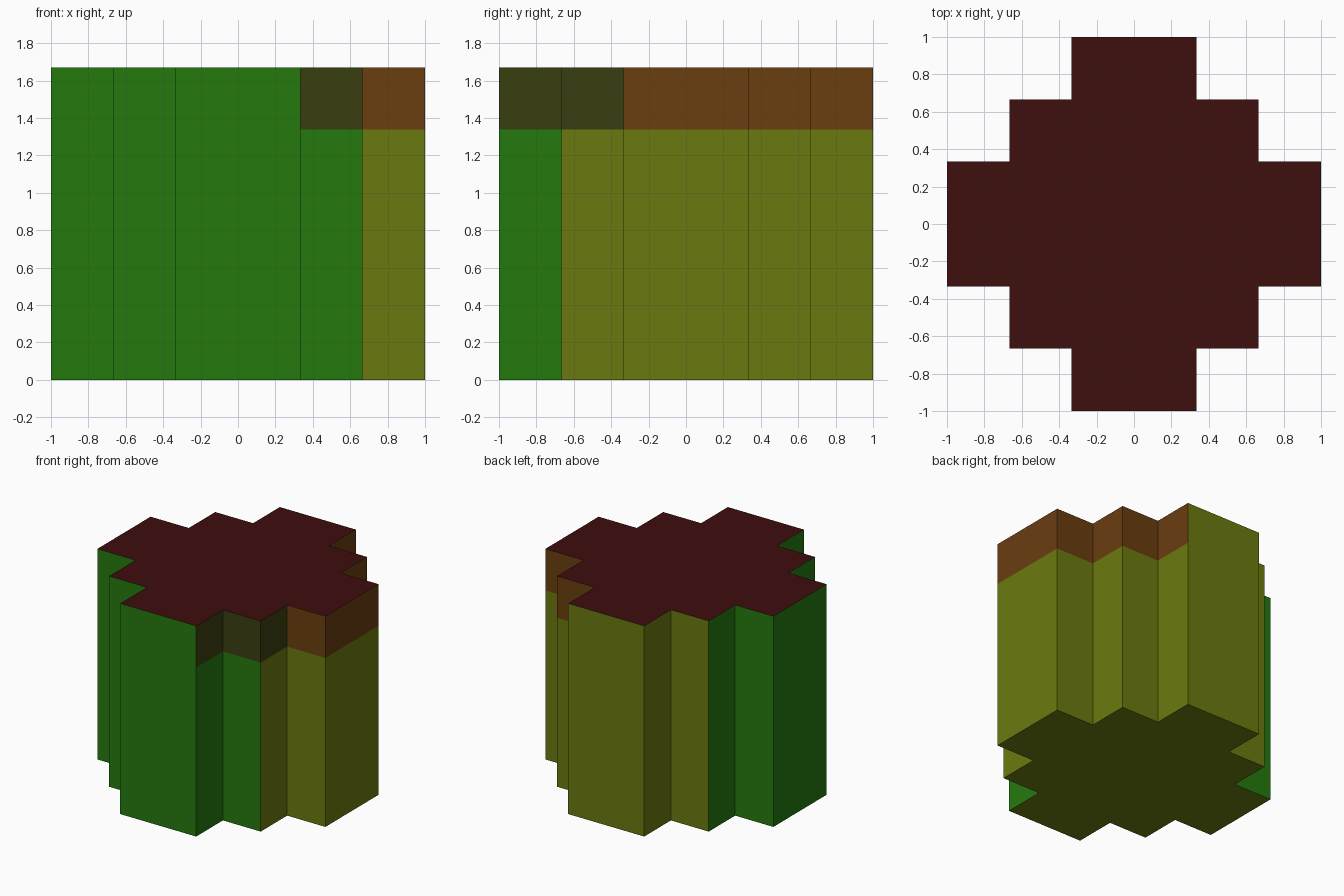
import bpy
import bmesh

if "Cube" in bpy.data.objects:
    bpy.data.objects.remove(bpy.data.objects["Cube"])

H = 1.67          # total height
BAND = 1.34       # lower edge of the coloured band
A, B, C = 1 / 3, 0.665, 1.0


def srgb(*rgb):
    lin = [(v / 255 / 12.92) if v < 10.3 else ((v / 255 + 0.055) / 1.055) ** 2.4 for v in rgb]
    return (*lin, 1.0)


COLOURS = {
    "green": srgb(37, 122, 15),
    "olive_yellow": srgb(107, 122, 15),
    "brown": srgb(106, 62, 16),
    "dark_olive": srgb(58, 62, 16),
    "dark_red": srgb(63, 14, 15),
}
NAMES = list(COLOURS)

# Stepped cross outline: one quarter, turned four times
quarter = [(C, -A), (C, A), (B, A), (B, B), (A, B)]
outline = []
for turn in range(4):
    for x, y in quarter[1:]:
        for _ in range(turn):
            x, y = -y, x
        outline.append((x, y))
    # the last step out to the next arm
    x, y = A, C
    for _ in range(turn):
        x, y = -y, x
    outline.append((x, y))

# Extrude the outline to the band, then to the top
bm = bmesh.new()
rings = [[bm.verts.new((x, y, z)) for x, y in outline] for z in (0, BAND, H)]
n = len(outline)
for low, high in zip(rings, rings[1:]):
    for i in range(n):
        j = (i + 1) % n
        bm.faces.new((low[i], low[j], high[j], high[i]))
bm.faces.new(rings[-1])
bm.faces.new(rings[0][::-1])
bm.normal_update()


# Colour by direction, diagonal half and height
def colour(face):
    c = face.calc_center_median()
    if face.normal.z > 0.5:
        return "dark_red"
    if face.normal.z < -0.5:
        return "olive_yellow"
    if c.z > BAND and c.x > 0.3:
        return "dark_olive" if c.y < -0.4 else "brown"
    return "green" if c.x + c.y < 0 else "olive_yellow"


for f in bm.faces:
    f.material_index = NAMES.index(colour(f))

mesh = bpy.data.meshes.new("stepped_column")
bm.to_mesh(mesh)
bm.free()
for name, value in COLOURS.items():
    mat = bpy.data.materials.new(name)
    mat.diffuse_color = value
    mat.use_nodes = True
    mat.node_tree.nodes["Principled BSDF"].inputs["Base Color"].default_value = mat.diffuse_color
    mesh.materials.append(mat)
obj = bpy.data.objects.new("stepped_column", mesh)
bpy.context.collection.objects.link(obj)
